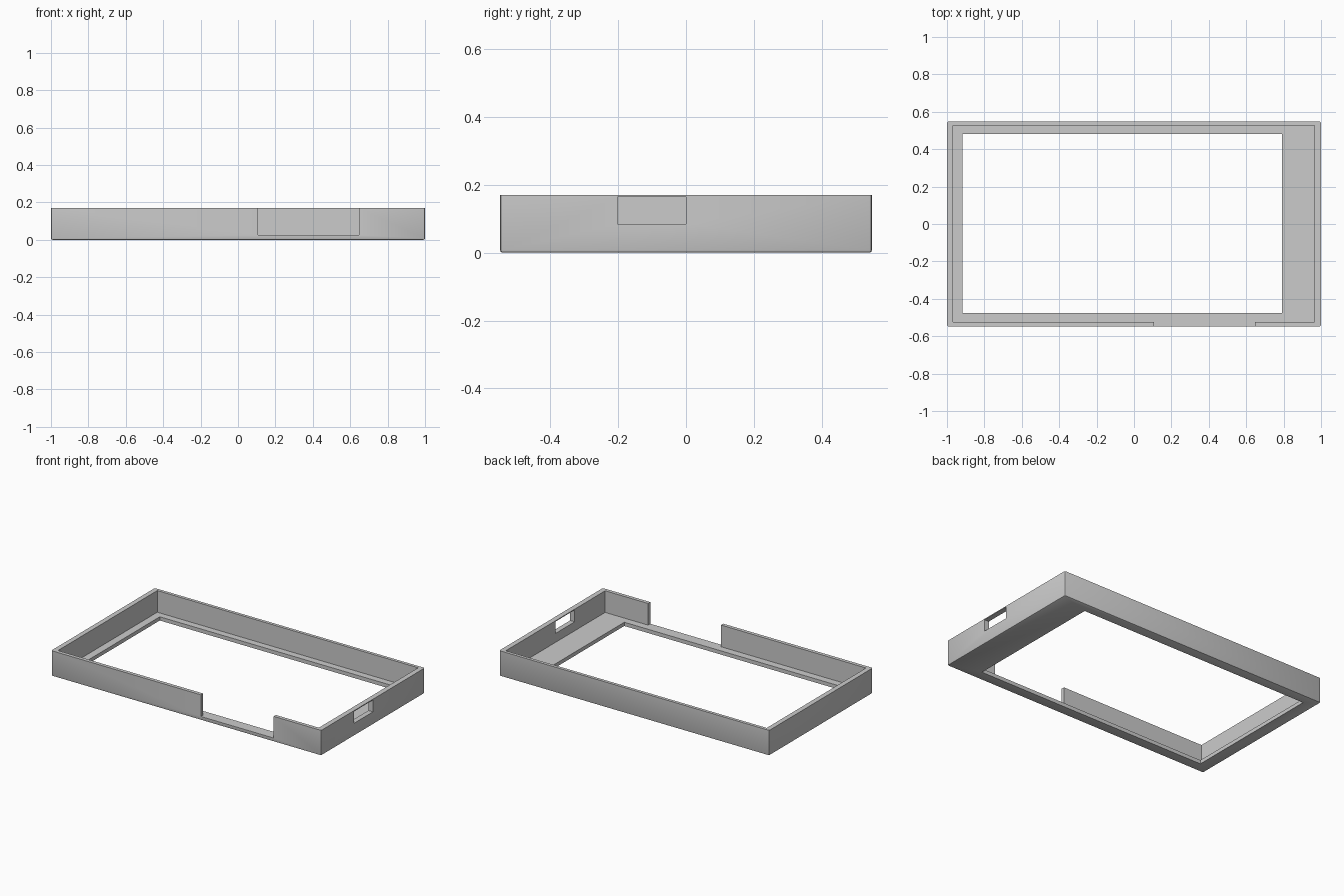
import bpy, bmesh
from mathutils import Vector

cube = bpy.data.objects.get("Cube")
if cube:
    bpy.data.objects.remove(cube, do_unlink=True)

W, D, H = 1.0, 0.548, 0.17
FLOOR = 0.025

grey = bpy.data.materials.new("plain_grey")
grey.use_nodes = True
colour = (0.6, 0.6, 0.6, 1)
grey.diffuse_color = colour
grey.node_tree.nodes["Principled BSDF"].inputs["Base Color"].default_value = colour


def block(name, low, high, soft=0):
    """Box between two corners, with its upright and bottom edges optionally rounded."""
    low, high = Vector(low), Vector(high)
    bm = bmesh.new()
    bmesh.ops.create_cube(bm, size=1)
    for v in bm.verts:
        v.co = (low + high) / 2 + v.co * (high - low)
    if soft:
        edges = [e for e in bm.edges if min(v.co.z for v in e.verts) < low.z + 1e-5]
        bmesh.ops.bevel(bm, geom=edges, offset=soft, segments=2,
                        profile=0.5, affect='EDGES')
    mesh = bpy.data.meshes.new(name)
    bm.to_mesh(mesh)
    bm.free()
    mesh.materials.append(grey)
    obj = bpy.data.objects.new(name, mesh)
    bpy.context.collection.objects.link(obj)
    return obj


def cut(target, cutter):
    """Subtract the cutter and throw it away."""
    cutter.hide_render = True
    mod = target.modifiers.new("cut", 'BOOLEAN')
    mod.operation, mod.solver, mod.object = 'DIFFERENCE', 'EXACT', cutter
    bpy.context.view_layer.objects.active = target
    bpy.ops.object.modifier_apply(modifier=mod.name)
    bpy.data.objects.remove(cutter, do_unlink=True)


# Outer shell of the bezel
frame = block("bezel_frame", (-W, -D, 0), (W, D, H), soft=0.008)

# Tray recess, display opening, front notch and side port
cut(frame, block("recess", (-0.967, -0.524, FLOOR), (0.966, 0.527, H + 0.1)))
cut(frame, block("opening", (-0.917, -0.475, -0.1), (0.79, 0.482, 0.1)))
cut(frame, block("notch", (0.108, -D - 0.1, FLOOR), (0.648, -0.4, H + 0.1)))
cut(frame, block("port", (0.9, -0.202, 0.085), (W + 0.1, 0, 0.164)))

# Crisp edges with softly shaded rounding
bpy.ops.object.select_all(action='DESELECT')
frame.select_set(True)
bpy.context.view_layer.objects.active = frame
bpy.ops.object.shade_smooth_by_angle(angle=0.6)
